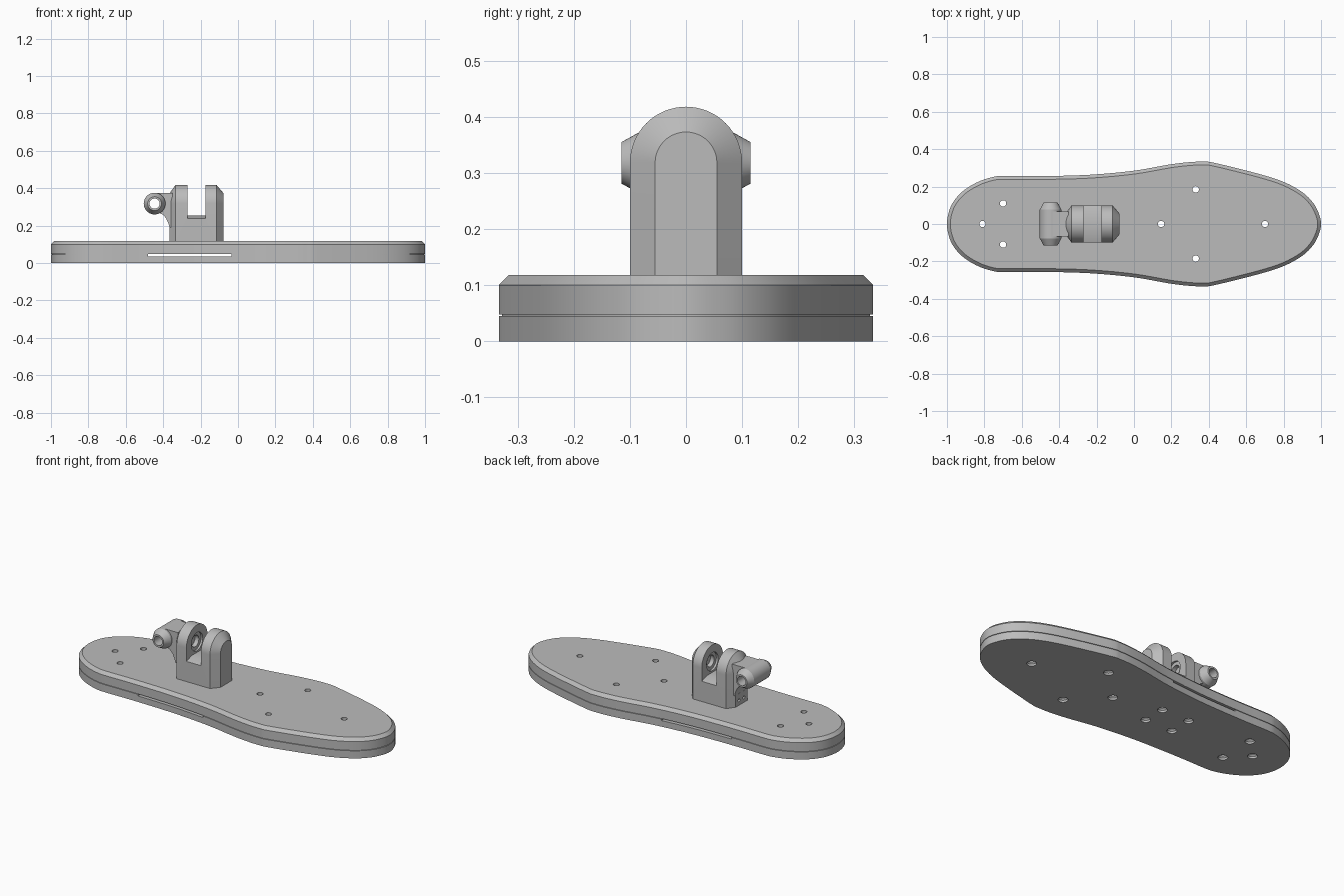
import bpy, bmesh
from math import sin, cos, pi
from mathutils import Vector, Matrix

if "Cube" in bpy.data.objects:
    bpy.data.objects.remove(bpy.data.objects["Cube"])

grey = bpy.data.materials.new("plain_grey")
grey.use_nodes = True
grey.diffuse_color = (0.5, 0.5, 0.5, 1)
grey.node_tree.nodes["Principled BSDF"].inputs["Base Color"].default_value = (0.5, 0.5, 0.5, 1)


def loft(name, rings, capped=True, matrix=Matrix()):
    """Skin closed rings of points; without caps the last ring joins the first."""
    bm = bmesh.new()
    rows = [[bm.verts.new(matrix @ Vector(p)) for p in ring] for ring in rings]
    pairs = list(zip(rows, rows[1:])) + ([] if capped else [(rows[-1], rows[0])])
    for a, b in pairs:
        for i in range(len(a)):
            j = (i + 1) % len(a)
            bm.faces.new((a[i], a[j], b[j], b[i]))
    if capped:
        bm.faces.new(rows[0])
        bm.faces.new(rows[-1])
    bmesh.ops.recalc_face_normals(bm, faces=bm.faces)
    mesh = bpy.data.meshes.new(name)
    bm.to_mesh(mesh)
    bm.free()
    mesh.materials.append(grey)
    ob = bpy.data.objects.new(name, mesh)
    bpy.context.collection.objects.link(ob)
    return ob


def lathe(name, profile, matrix, capped=True, sides=32):
    """Revolve (radius, height) pairs about the local z axis."""
    turns = [2 * pi * i / sides for i in range(sides)]
    return loft(name, [[(r * cos(t), r * sin(t), h) for t in turns] for r, h in profile],
                capped, matrix)


def box(name, lo, hi):
    (x0, y0, z0), (x1, y1, z1) = lo, hi
    return loft(name, [[(x0, y0, z), (x1, y0, z), (x1, y1, z), (x0, y1, z)] for z in (z0, z1)])


def cut(ob, cutters):
    """Subtract each cutter, then delete it."""
    bpy.context.view_layer.objects.active = ob
    for c in cutters:
        c.hide_render = True
        mod = ob.modifiers.new("cut", 'BOOLEAN')
        mod.operation = 'DIFFERENCE'
        mod.solver = 'EXACT'
        mod.object = c
        bpy.ops.object.modifier_apply(modifier=mod.name)
        bpy.data.objects.remove(c)


# Sole outline: half the points, mirrored and smoothed
half = [(-1, 0), (-.985, .08), (-.95, .14), (-.9, .187), (-.83, .227), (-.76, .25), (-.7, .257),
        (-.5, .256), (-.24, .263), (0, .285), (.19, .318), (.3, .331), (.37, .333), (.43, .327),
        (.66, .27), (.8, .225), (.9, .17), (.96, .11), (.99, .05), (1, 0)]
ctrl = [Vector(p) for p in half + [(x, -y) for x, y in half[-2:0:-1]]]
outline = []
for i in range(len(ctrl)):
    a, b, c, d = (ctrl[(i + k) % len(ctrl)] for k in (-1, 0, 1, 2))
    for t in (0, .25, .5, .75):
        outline.append(.5 * (2 * b + (c - a) * t + (2 * a - 5 * b + 4 * c - d) * t ** 2
                             + (3 * b - a - 3 * c + d) * t ** 3))


def sole_ring(z, inset=0):
    ring = []
    for i, p in enumerate(outline):
        t = (outline[(i + 1) % len(outline)] - outline[i - 1]).normalized()
        ring.append((p.x + t.y * inset, p.y - t.x * inset, z))
    return ring


# Two stacked plates, the upper one with a chamfered rim
lower = loft("lower_sole_plate", [sole_ring(0), sole_ring(.045)])
upper = loft("upper_sole_plate", [sole_ring(.045, .006), sole_ring(.048, .006), sole_ring(.048),
                                  sole_ring(.1), sole_ring(.118, .018)])

# Countersunk screw holes through both plates
through = [(-.81, 0), (.145, 0), (.7, 0)]
through += [(x, s * y) for x, y in ((-.7, .11), (.33, .185), (-.137, .068), (-.316, .068))
            for s in (-1, 1)]
screw = [(.026, -.02), (.026, .012), (.017, .02), (.017, .2)]
for plate in (lower, upper):
    cut(plate, [lathe("screw_cutter", screw, Matrix.Translation((x, y, 0)), sides=24)
                for x, y in through])

# Shallow sideways slot between the plates
cut(lower, [box("slot_cutter", (-.48, -.5, .036), (-.035, .5, .06))])
cut(upper, [box("slot_cutter", (-.48, -.5, .03), (-.035, .5, .048))])

# Ankle bracket: arched block with chamfered ends
PIVOT_Z = .318


def arch(x, w):
    top = [(x, w * cos(pi * i / 32), PIVOT_Z + w * sin(pi * i / 32)) for i in range(33)]
    return [(x, w, .112)] + top + [(x, -w, .112)]


bracket = loft("ankle_bracket", [arch(-.366, .055), arch(-.334, .1), arch(-.115, .1),
                                 arch(-.077, .055)])
floor = [(-.12, .232), (-.05, .254), (.05, .254), (.12, .232), (.12, .5), (-.12, .5)]
along_x = Matrix.Rotation(pi / 2, 4, 'Y')
bore = [(.034, -.085), (.034, -.06), (.054, -.06), (.054, .06), (.034, .06), (.034, .085)]
cutters = [loft("fork_cutter", [[(x, y, z) for y, z in floor] for x in (-.27, -.174)]),
           lathe("bore_cutter", bore, Matrix.Translation((-.222, 0, PIVOT_Z)) @ along_x)]
# Four small holes low on the bracket's end face
for y in (-.023, .023):
    for z in (.147, .195):
        cutters.append(lathe("pin_cutter", [(.009, -.03), (.009, .05)],
                             Matrix.Translation((-.366, y, z)) @ along_x, sides=16))
cut(bracket, cutters)

# Short arm, curving out of the bracket to the hinge barrel
side = [(-.44, .375), (-.412, .345), (-.412, .295), (-.42, .268), (-.4, .258), (-.385, .24),
        (-.373, .215), (-.366, .19), (-.35, .19), (-.35, .375)]
arm = loft("hinge_arm", [[(x, y, z) for x, z in side] for y in (-.066, .066)])

# Hinge barrel with tapered ends and a clear bore
barrel = lathe("hinge_barrel", [(.027, -.115), (.037, -.115), (.058, -.077), (.058, .077),
                                (.037, .115), (.027, .115)],
               Matrix.Translation((-.446, 0, PIVOT_Z)) @ Matrix.Rotation(pi / 2, 4, 'X'),
               capped=False, sides=40)

# Smooth curves, keep edges sharp
bpy.ops.object.select_all(action='DESELECT')
for ob in (lower, upper, bracket, arm, barrel):
    ob.select_set(True)
bpy.context.view_layer.objects.active = lower
bpy.ops.object.shade_smooth_by_angle(angle=pi / 7)
